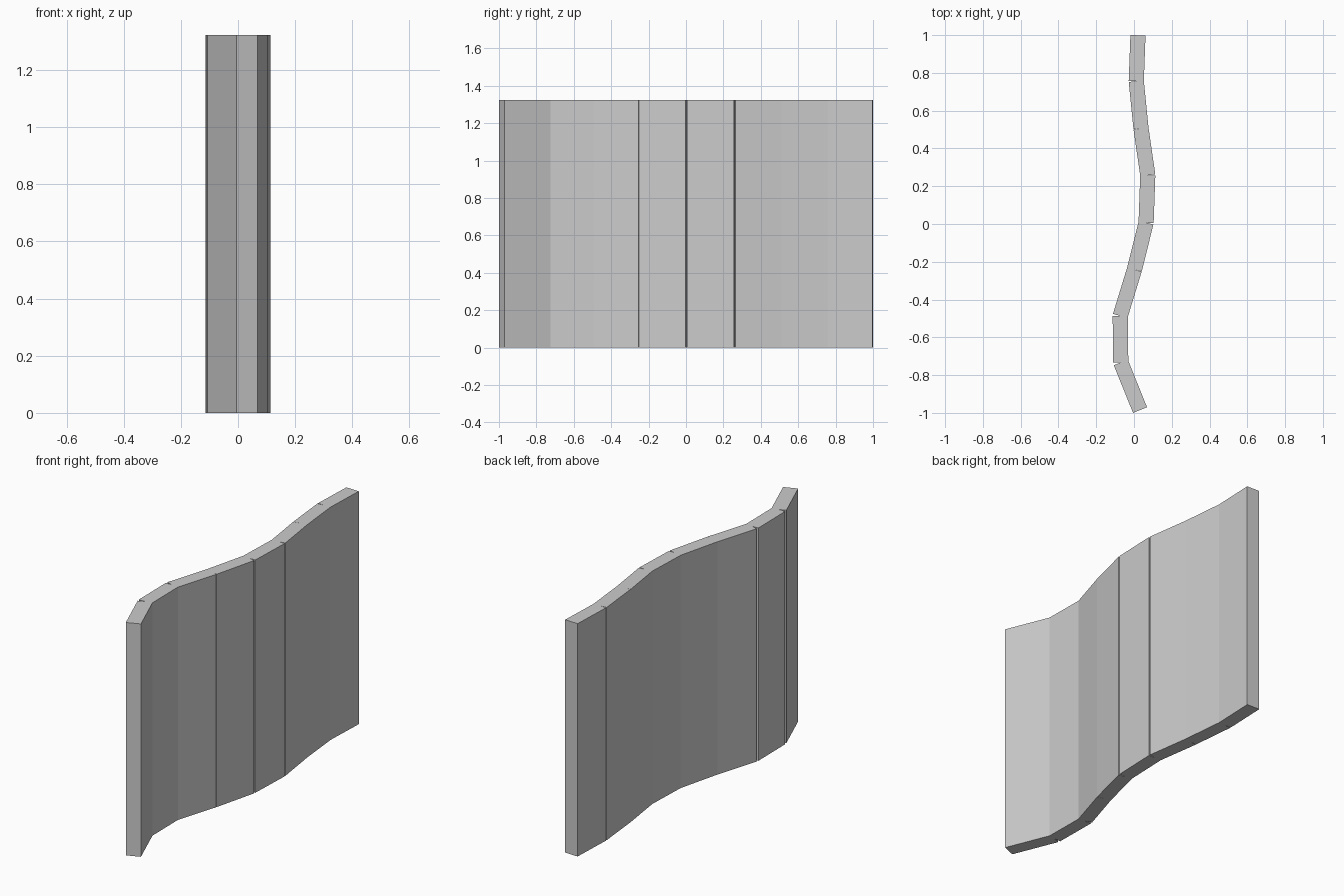
import bpy
import math
from mathutils import Matrix

if "Cube" in bpy.data.objects:
    bpy.data.objects.remove(bpy.data.objects["Cube"])

HEIGHT = 1.323
THICKNESS = 0.08

# Centre line of the folding wall, from back to front; each panel spans two joints
JOINTS = [(0.021, 0.999), (0.012, 0.756), (0.037, 0.506), (0.073, 0.258),
          (0.064, 0.007), (0.002, -0.242), (-0.073, -0.487),
          (-0.070, -0.733), (0.032, -0.985)]

grey = bpy.data.materials.new("plain grey")
grey.diffuse_color = (0.6, 0.6, 0.6, 1)
grey.use_nodes = True
grey.node_tree.nodes["Principled BSDF"].inputs["Base Color"].default_value = grey.diffuse_color


def add_panel(name, start, end):
    """Upright flat slab centred on the line between two joints."""
    dx, dy = end[0] - start[0], end[1] - start[1]
    bpy.ops.mesh.primitive_cube_add(size=1)
    panel = bpy.context.object
    panel.name = name
    middle = ((start[0] + end[0]) / 2, (start[1] + end[1]) / 2, HEIGHT / 2)
    panel.data.transform(Matrix.Translation(middle)
                         @ Matrix.Rotation(math.atan2(dy, dx), 4, 'Z')
                         @ Matrix.Diagonal((math.hypot(dx, dy), THICKNESS, HEIGHT, 1)))
    panel.data.materials.append(grey)


# Slabs overlap on the inside of each bend and leave a wedge gap on the outside
for i, (start, end) in enumerate(zip(JOINTS, JOINTS[1:])):
    add_panel(f"wall_panel_{i + 1}", start, end)
